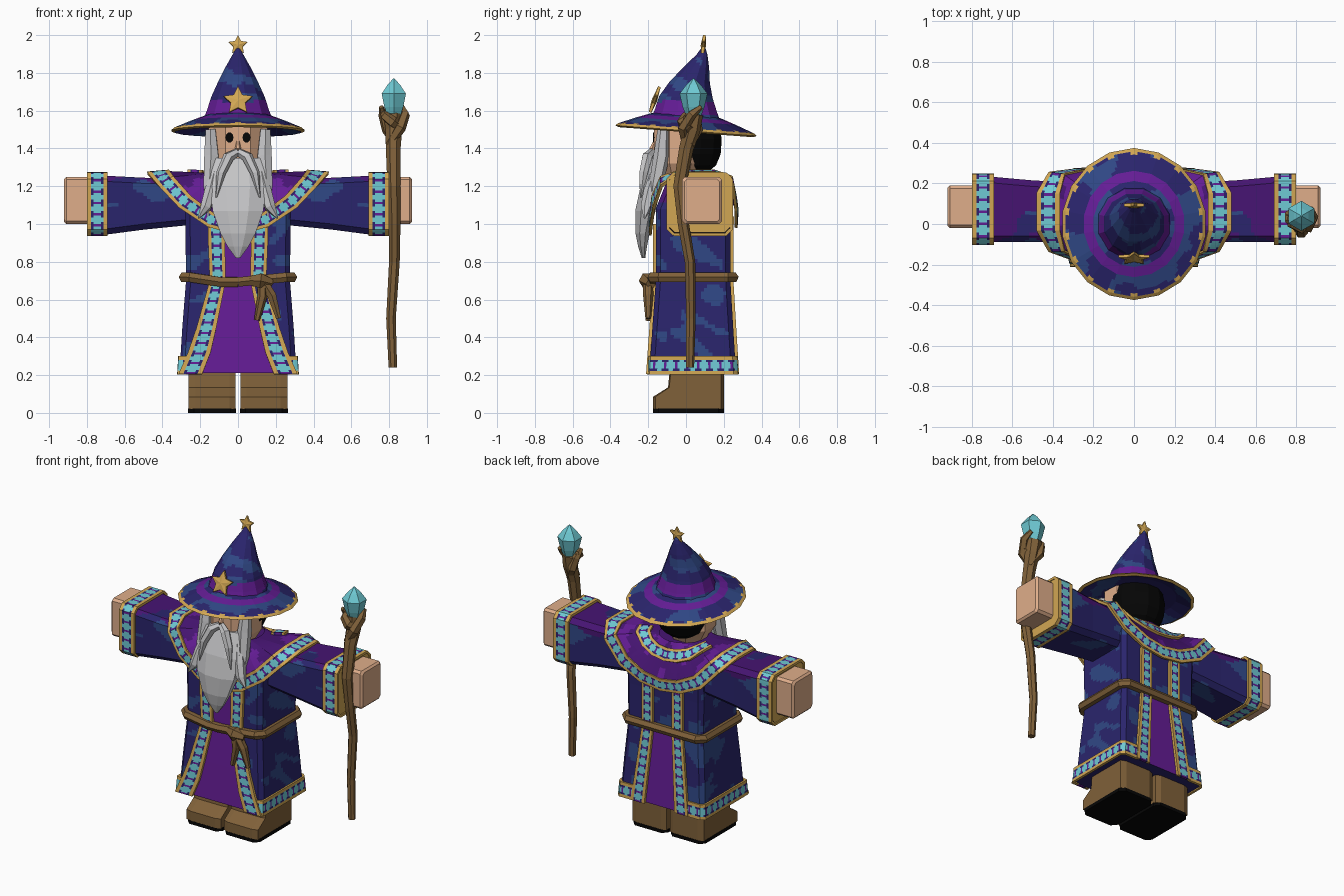
import bpy, bmesh, math
from mathutils import Vector, Matrix, noise

cube = bpy.data.objects.get("Cube")
if cube:
    bpy.data.objects.remove(cube, do_unlink=True)

PALETTE = dict(navy=(46, 41, 108), blue=(51, 73, 132), purple=(100, 34, 148), plum=(72, 27, 114),
               gold=(208, 165, 84), cyan=(110, 200, 210), skin=(222, 172, 137),
               brown=(127, 97, 60), silver=(196, 196, 198), black=(14, 14, 14))
MATS = {}
for label, rgb in PALETTE.items():
    m = bpy.data.materials.new(label)
    m.use_nodes = True
    col = [(c / 255) ** 2.2 for c in rgb] + [1]
    m.diffuse_color = col
    m.node_tree.nodes["Principled BSDF"].inputs["Base Color"].default_value = col
    MATS[label] = m


def finish(name, bm, rule, mirror=False, thick=0):
    """Colour each face by rule(face), then add the object."""
    labels = [rule(f) for f in bm.faces]
    used = sorted(set(labels))
    for f, label in zip(bm.faces, labels):
        f.material_index = used.index(label)
    me = bpy.data.meshes.new(name)
    bm.to_mesh(me)
    bm.free()
    for label in used:
        me.materials.append(MATS[label])
    ob = bpy.data.objects.new(name, me)
    bpy.context.collection.objects.link(ob)
    if mirror:
        ob.modifiers.new("mirror", 'MIRROR')
    if thick:
        s = ob.modifiers.new("thickness", 'SOLIDIFY')
        s.thickness, s.offset = thick, 0


def split(a, b, n):
    return [Vector(a).lerp(Vector(b), i / n) for i in range(n)]


def loft(name, rings, colour, res=0, closed=True, mirror=False):
    """Skin a list of point rings; res cuts the skin finely for colour rules."""
    rings = [[Vector(p) for p in r] for r in rings]
    if res:
        k = len(rings[0])
        spans = [(j, (j + 1) % k) for j in range(k if closed else k - 1)]
        cuts = [max(math.ceil((r[i] - r[j]).length / res) for r in rings) for i, j in spans]
        fine = []
        for r in rings:
            fine.append([p for (i, j), n in zip(spans, cuts) for p in split(r[i], r[j], n)])
            if not closed:
                fine[-1].append(r[-1])
        rings = []
        for a, b in zip(fine, fine[1:]):
            n = max(1, math.ceil(max((p - q).length for p, q in zip(a, b)) / res))
            rings += [[p.lerp(q, i / n) for p, q in zip(a, b)] for i in range(n)]
        rings.append(fine[-1])
    bm = bmesh.new()
    rows = [[bm.verts.new(p) for p in r] for r in rings]
    k = len(rows[0])
    for a, b in zip(rows, rows[1:]):
        for i in range(k if closed else k - 1):
            j = (i + 1) % k
            bm.faces.new((a[i], a[j], b[j], b[i]))
    if closed:
        bm.faces.new(rows[0])
        bm.faces.new(rows[-1])
    bmesh.ops.recalc_face_normals(bm, faces=bm.faces)
    bm.normal_update()
    rule = colour if callable(colour) else lambda c, n: colour
    finish(name, bm, lambda f: rule(f.calc_center_median(), f.normal), mirror)


def ribbon(name, a, b):
    """Raised embroidered band between two edge paths: gold borders, cyan gems on navy."""
    bm = bmesh.new()
    rows, colours = [], []
    for i in range(len(a) - 1):
        n = math.ceil((Vector(a[i]) + Vector(b[i]) - Vector(a[i + 1]) - Vector(b[i + 1])).length / .024)
        rows += list(zip(split(a[i], a[i + 1], n), split(b[i], b[i + 1], n)))
    rows.append((Vector(a[-1]), Vector(b[-1])))
    grid = [[bm.verts.new(p.lerp(q, t)) for t in (0, .2, .32, .68, .8, 1)] for p, q in rows]
    for r, (u, v) in enumerate(zip(grid, grid[1:])):
        side = "cyan" if r % 5 in (2, 3) else "navy"
        middle = "cyan" if r % 5 else "purple"
        colours += ["gold", side, middle, side, "gold"]
        for i in range(5):
            bm.faces.new((u[i], u[i + 1], v[i + 1], v[i]))
    it = iter(colours)
    finish(name, bm, lambda f: next(it), True, .016)


def tube(name, path, radii, colour, sides=6, mirror=False):
    """Round tube along a path, its section carried on without twisting."""
    pts = [Vector(p) for p in path]
    last = len(pts) - 1
    dirs = [(pts[min(i + 1, last)] - pts[max(i - 1, 0)]).normalized() for i in range(last + 1)]
    q = dirs[0].to_track_quat('Z', 'Y')
    rings = []
    for i, p in enumerate(pts):
        q = dirs[max(i - 1, 0)].rotation_difference(dirs[i]) @ q
        rings.append([p + q @ (Vector((math.cos(t), math.sin(t), 0)) * radii[i])
                      for t in (math.tau * s / sides for s in range(sides))])
    loft(name, rings, colour, mirror=mirror)


def rect(x0, x1, y0, y1, c):
    return [(x0 + c, y0), (x1 - c, y0), (x1, y0 + c), (x1, y1 - c),
            (x1 - c, y1), (x0 + c, y1), (x0, y1 - c), (x0, y0 + c)]


def oval(rx, ry, cy, z, sides, lean=0):
    pts = [(rx * math.cos(t), cy + ry * math.sin(t)) for t in (math.tau * (s + .5) / sides for s in range(sides))]
    return [(x, y, z - lean * y) for x, y in pts]


def cloth(c):
    """Mottled cloth, plainer around the chest."""
    level = .22 if .65 < c.z < 1.1 else .12
    return "blue" if noise.noise(Vector((c.x * 6, c.y * 6, c.z * 10 + c.y * 5))) > level else "navy"


# Robe: height, half width, front, back
ROBE = [(.21, .31, -.195, .265), (.45, .295, -.178, .25), (.7, .275, -.16, .235),
        (.95, .278, -.16, .235), (1.08, .28, -.16, .24), (1.23, .22, -.1, .19)]
FRONT = [(.205, .19, .315), (.32, .145, .265), (.45, .115, .22), (.7, .065, .15), (.95, .07, .16), (1, .07, .16)]
BACK = [(.205, .11, .21), (.45, .09, .18), (.7, .07, .15), (.95, .07, .15), (1.04, .07, .15)]


def at(table, z, i):
    for p, q in zip(table, table[1:]):
        if z <= q[0]:
            return p[i] + (q[i] - p[i]) * (z - p[0]) / (q[0] - p[0])
    return table[-1][i]


def robe_rule(c, n):
    if n.y < -.7 and abs(c.x) < at(FRONT, c.z, 1) + .01:
        return "purple"
    if n.y > .7 and c.z < .7 and abs(c.x) < at(BACK, c.z, 1) + .01:
        return "purple"
    return "plum" if c.z > 1.12 else cloth(c)


loft("robe", [[(x, y, z) for x, y in rect(-w, w, f, b, .025)] for z, w, f, b in ROBE], robe_rule, .02)
for name, table, col, gap in (("front_trim", FRONT, 2, -.008), ("back_trim", BACK, 3, .008)):
    edges = [[(row[i], at(ROBE, row[0], col) + gap, row[0]) for row in table] for i in (1, 2)]
    ribbon(name, *edges)


def hem(z):
    w, f, b = (at(ROBE, z, i) for i in (1, 2, 3))
    w, f, b = w + .004, f - .004, b + .004
    return [(w - .04, f, z), (w, f + .01, z), (w, b - .02, z), (w - .02, b, z), (.2, b, z)]


ribbon("hem_trim", hem(.203), hem(.3))

# Sleeves, cuffs and hands
SLEEVE = [(.2, -.08, .2, 1.0, 1.24), (.5, -.09, .215, .97, 1.245),
          (.69, -.09, .232, .945, 1.255), (.795, -.09, .235, .955, 1.26)]


def sleeve_rule(c, n):
    if c.x > .79:
        return "gold"
    fray = noise.noise(c * 7)
    if n.z > .5 and c.y > fray * .15 - .01 or n.z > -.5 and c.z > 1.19 + fray * .12:
        return "plum"
    return cloth(c)


loft("sleeve", [[(x, y, z) for y, z in rect(*r, .03)] for x, *r in SLEEVE], sleeve_rule, .02, mirror=True)


def cuff(x):
    r = [(x, y, z) for y, z in rect(-.095, .24, .945, 1.266, .03)]
    return r + r[:1]


ribbon("cuff", cuff(.69), cuff(.8))
loft("hand", [[(x, y, z) for y, z in rect(-.02 + d, .19 - d, 1.0 + d, 1.25 - d, .015)]
              for x, d in ((.76, 0), (.908, 0), (.92, .012))], "skin", mirror=True)

# Shoulder mantle with embroidered border
OUTER = [(0, -.19, .94), (.16, -.185, .985), (.31, -.17, 1.085), (.42, -.13, 1.2), (.48, -.03, 1.268),
         (.48, .15, 1.27), (.42, .25, 1.2), (.3, .265, 1.07), (.15, .265, 1.0), (0, .265, .98)]
INNER = [(0, -.19, 1.03), (.13, -.185, 1.06), (.25, -.175, 1.15), (.34, -.13, 1.25), (.365, -.03, 1.28),
         (.365, .15, 1.28), (.34, .24, 1.25), (.24, .262, 1.14), (.12, .27, 1.08), (0, .27, 1.06)]
NECK = [(.15 * math.sin(t), .02 - .15 * math.cos(t), 1.27) for t in (math.pi * i / 9 for i in range(10))]
ribbon("mantle_border", INNER, OUTER)
loft("mantle", [NECK, INNER], lambda c, n: "purple" if noise.noise(c * 8) > .15 else "plum",
     .025, closed=False, mirror=True)
collar = [[Vector(p).lerp(Vector(q), t) + Vector((0, .004, .006)) for p, q in zip(NECK, INNER)][5:]
          for t in (.2, .55)]
ribbon("back_collar", *collar)

# Belt with knot
bw, bf, bb = .285, -.175, .25
belt = [(x, y, .718 - (.025 if y < -.15 and abs(x) < .1 else 0))
        for x, y in [(0, bf)] + rect(-bw, bw, bf, bb, .03)[1:] + [(-bw + .03, bf), (-.09, bf), (0, bf)]]
tube("belt", belt, [.029] * len(belt), "brown")
tube("belt_knot", [(.07, -.185, .7), (.12, -.205, .7), (.175, -.185, .685)], [.028, .045, .028], "brown")
for tip, mid in (((.215, -.2, .5), .18), ((.1, -.2, .49), .13)):
    tube("belt_tail", [(.13, -.2, .7), (mid, -.2, .62), tip], [.028, .027, .015], "brown")

# Boots
SIDE = [(-.175, .02), (-.175, .085), (-.095, .135), (-.085, .24), (.2, .24), (.2, .02)]
loft("boot", [[(x, y * s, z) for y, z in SIDE] for x, s in ((.012, .93), (.045, 1), (.225, 1), (.262, .93))],
     "brown", mirror=True)
loft("boot_sole", [[(x, y, z) for x, y in rect(.01, .264, -.176, .202, .03)] for z in (0, .022)],
     "black", mirror=True)

# Head, hair and eyes
loft("head", [oval(w, w * .88, -.03, z, 8) for z, w in ((1.2, .1), (1.27, .14), (1.32, .17), (1.56, .17))], "skin")
loft("hair", [oval(r, r * .95, .035, z, 12) for r, z in
              ((.08, 1.27), (.135, 1.31), (.162, 1.37), (.168, 1.45), (.15, 1.54))], "black")
loft("eye", [[(.045 + .021 * math.cos(t), y, 1.458 + .027 * math.sin(t))
              for t in (math.tau * i / 10 for i in range(10))] for y in (-.166, -.174)], "black", mirror=True)
tube("nose", [(0, -.165, 1.44), (0, -.18, 1.4), (0, -.165, 1.385)], [.008, .016, .012], "skin")

# Beard, moustache and side locks
loft("beard", [oval(w, d, y, z, 8) for z, w, y, d in
               ((1.35, .14, -.14, .045), (1.2, .165, -.185, .06), (1.07, .145, -.215, .058),
                (.95, .1, -.23, .04), (.88, .06, -.23, .025), (.82, .012, -.225, .01))], "silver")
LOCKS = dict(moustache=([(.005, -.18, 1.38), (.05, -.205, 1.355), (.09, -.225, 1.27), (.115, -.24, 1.14)], .03),
             side_lock=([(.145, -.12, 1.5), (.14, -.13, 1.36), (.15, -.16, 1.2), (.16, -.19, 1.04)], .043),
             outer_lock=([(.12, -.16, 1.28), (.145, -.19, 1.17), (.17, -.21, 1.09), (.21, -.22, 1.03)], .036))
for name, (path, r) in LOCKS.items():
    tube(name, path, [r * .7, r, r * .85, .004], "silver", mirror=True)


# Hat
def brim_rule(c, n):
    r = math.hypot(c.x, c.y / 1.05)
    if r > .332:
        return "gold"
    return "purple" if n.z > 0 and .205 < r < .245 else cloth(c)


loft("hat_brim", [oval(r, r * 1.05, 0, z, 18, .075) for r, z in
                  ((.14, 1.535), (.25, 1.52), (.338, 1.486), (.357, 1.494), (.342, 1.507), (.25, 1.545), (.17, 1.575))],
     brim_rule, .02)
loft("hat_cone", [oval(r, r, y, z, 12, .05) for r, y, z in
                  ((.19, 0, 1.55), (.17, 0, 1.6), (.147, .0, 1.67), (.11, .02, 1.75),
                   (.07, .055, 1.83), (.03, .085, 1.9), (.012, .092, 1.935))],
     lambda c, n: "purple" if 1.575 < c.z < 1.65 else cloth(c), .02)


def star(name, centre, size, depth, tilt):
    turn = Matrix.Rotation(tilt, 3, 'X')
    rings = []
    for scale, y in ((.1, -depth), (1, -depth * .5), (1, depth * .5), (.1, depth)):
        rings.append([Vector(centre) + turn @ Vector((s * math.sin(t), y, s * math.cos(t))) for s, t in
                      ((size * scale * (.5 if i % 2 else 1), math.pi * i / 5) for i in range(10))])
    loft(name, rings, "gold")


star("band_star", (0, -.168, 1.652), .08, .014, -.35)
star("tip_star", (0, .092, 1.947), .053, .014, -.1)

# Staff with gripping prongs and crystal
tube("staff", [(.82, .02, .24), (.81, .025, .5), (.828, .02, .8), (.83, -.015, 1.0), (.825, -.035, 1.2),
               (.822, .0, 1.4), (.825, .03, 1.5), (.82, .04, 1.58)],
     [.023, .026, .029, .031, .035, .04, .046, .05], "brown", 7)
PRONGS = [[(.8, .0, 1.42), (.86, -.015, 1.51), (.885, .03, 1.58), (.87, .08, 1.62)],
          [(.84, .02, 1.42), (.79, .06, 1.5), (.77, .05, 1.57), (.758, .01, 1.62)],
          [(.87, .02, 1.5), (.82, -.02, 1.54), (.78, .0, 1.57), (.765, .05, 1.6)]]
for path in PRONGS:
    tube("staff_prong", path, [.022, .03, .026, .013], "brown", 5)
loft("crystal", [[(x + .825, y, z) for x, y, z in oval(r, r, .04, z, 6)] for r, z in
                 ((.035, 1.56), (.058, 1.62), (.074, 1.69), (.04, 1.735), (.004, 1.77))], "cyan")
